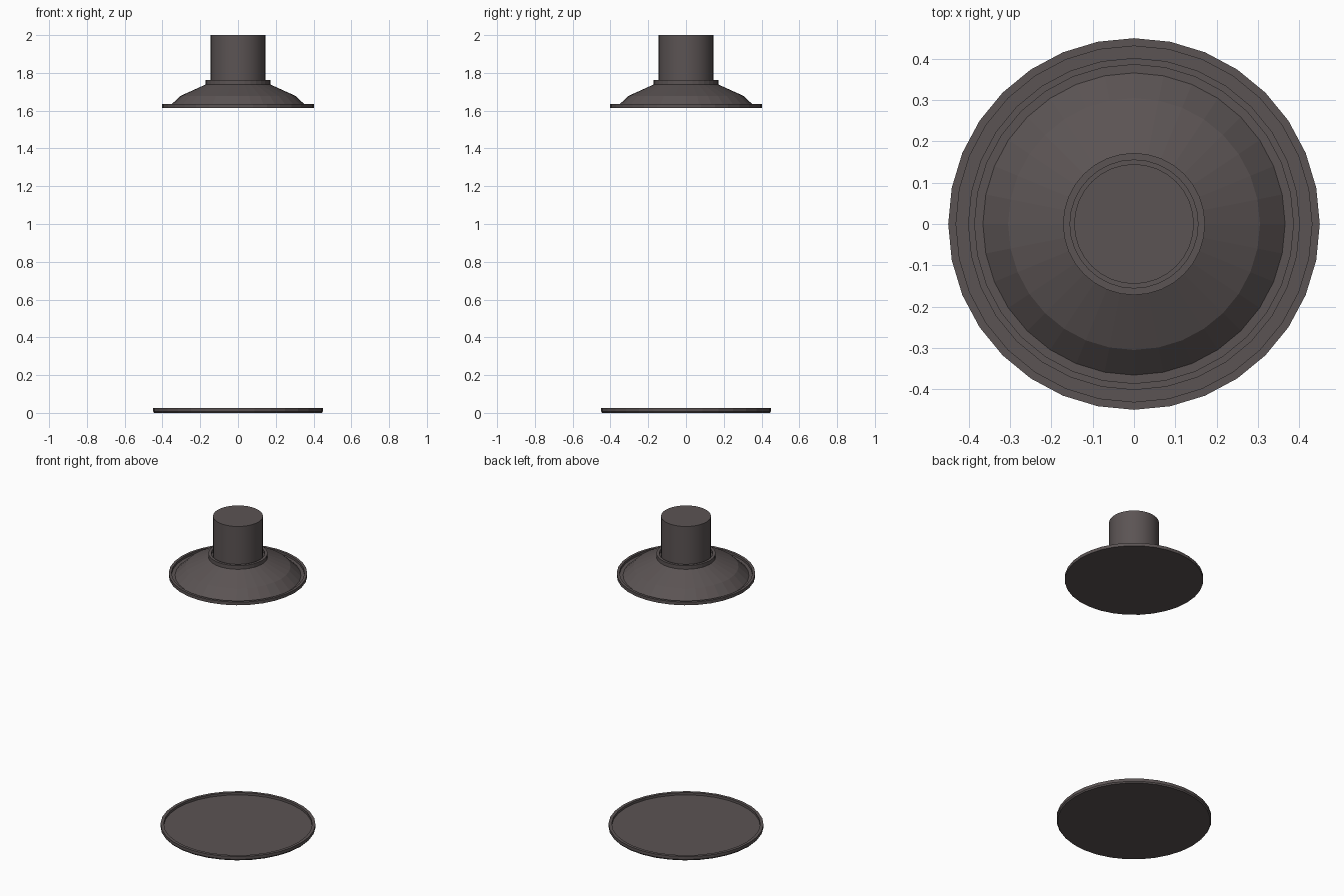
import bpy, bmesh, math

if "Cube" in bpy.data.objects:
    bpy.data.objects.remove(bpy.data.objects["Cube"])

SEG = 32

# One flat colour for the whole model
metal = bpy.data.materials.new("dark warm grey")
metal.diffuse_color = (0.105, 0.088, 0.088, 1)
metal.use_nodes = True
metal.node_tree.nodes["Principled BSDF"].inputs["Base Color"].default_value = metal.diffuse_color


def lathe(name, profile):
    """Spin an (r, z) profile around z; r = 0 end points close the solid."""
    bm = bmesh.new()
    pts = [bm.verts.new((r, 0, z)) for r, z in profile]
    edges = [bm.edges.new(pair) for pair in zip(pts, pts[1:])]
    bmesh.ops.spin(bm, geom=pts + edges, cent=(0, 0, 0), axis=(0, 0, 1),
                   angle=math.tau, steps=SEG, use_duplicate=False)
    bmesh.ops.remove_doubles(bm, verts=bm.verts, dist=1e-4)
    bmesh.ops.recalc_face_normals(bm, faces=bm.faces)
    mesh = bpy.data.meshes.new(name)
    bm.to_mesh(mesh)
    bm.free()
    mesh.materials.append(metal)
    obj = bpy.data.objects.new(name, mesh)
    bpy.context.collection.objects.link(obj)
    return obj


# Shallow floor dish with a raised lip
lathe("floor_dish", [(0, 0), (0.444, 0), (0.45, 0.008), (0.45, 0.027),
                     (0.431, 0.027), (0.431, 0.012), (0, 0.012)])

# Hood: flat underside, rim lip with trough, two-slope cone, collar lip with groove
lathe("hood", [(0, 1.615), (0.402, 1.615), (0.402, 1.635), (0.386, 1.635),
               (0.386, 1.62), (0.366, 1.62), (0.305, 1.678), (0.172, 1.738),
               (0.172, 1.762), (0.155, 1.762), (0.155, 1.745), (0, 1.745)])

# Vertical pipe
pipe = lathe("pipe", [(0, 1.74), (0.145, 1.74), (0.145, 2.0), (0, 2.0)])
for p in pipe.data.polygons:
    p.use_smooth = abs(p.normal.z) < 0.5
# keep the pipe's cap edges crisp
bpy.context.view_layer.objects.active = pipe
pipe.select_set(True)
bpy.ops.object.shade_smooth_by_angle(angle=math.radians(30))
